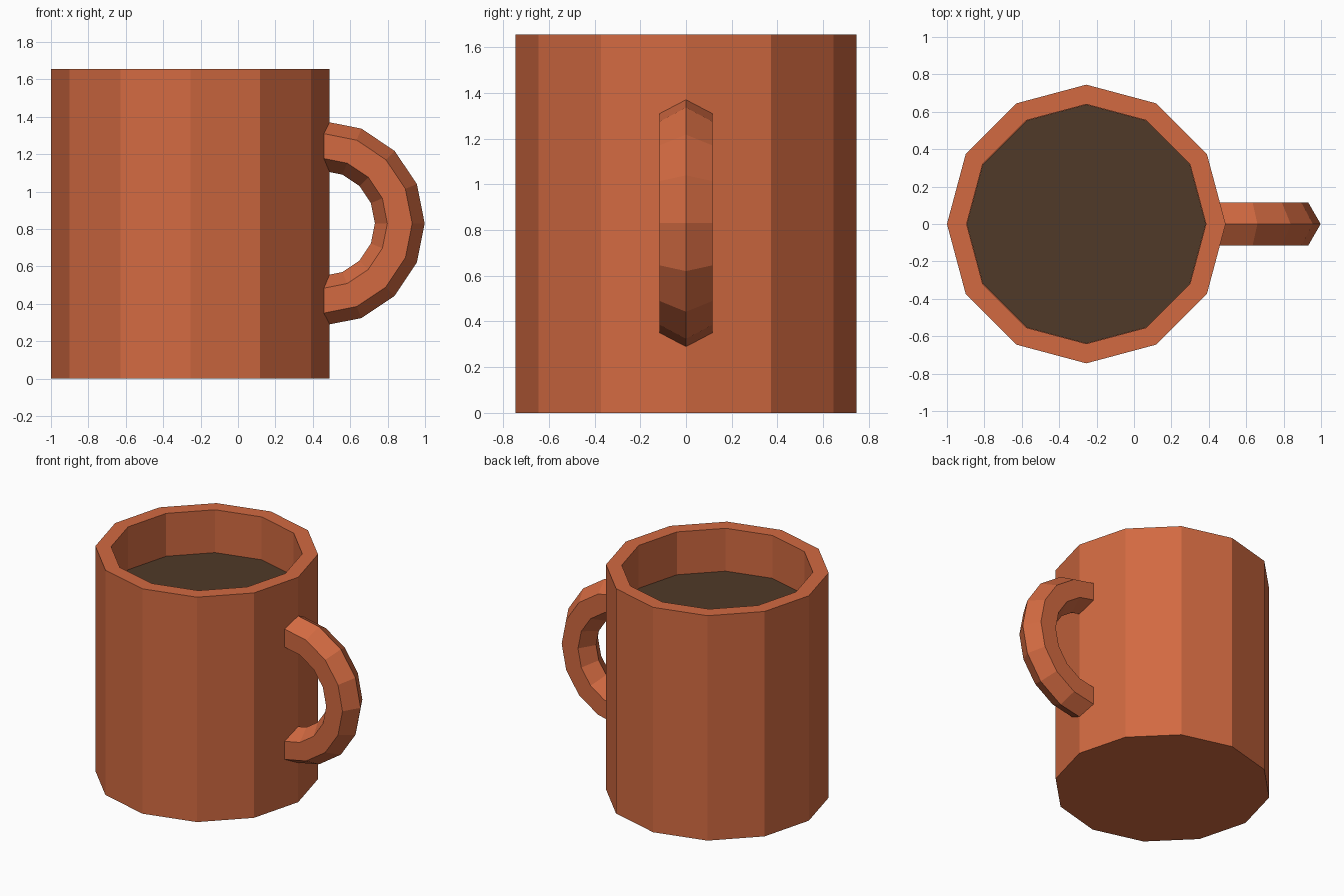
import bpy, bmesh
from math import sin, cos, pi

if "Cube" in bpy.data.objects:
    bpy.data.objects.remove(bpy.data.objects["Cube"])

SIDES = 12
CX, HEIGHT = -0.255, 1.655
OUTER, INNER = 0.745, 0.64
COFFEE_Z = 1.34


def material(name, color):
    m = bpy.data.materials.new(name)
    m.diffuse_color = (*color, 1)
    m.use_nodes = True
    m.node_tree.nodes["Principled BSDF"].inputs["Base Color"].default_value = m.diffuse_color
    return m


def finish(name, bm, mat):
    bmesh.ops.recalc_face_normals(bm, faces=bm.faces)
    mesh = bpy.data.meshes.new(name)
    bm.to_mesh(mesh)
    bm.free()
    mesh.materials.append(mat)
    obj = bpy.data.objects.new(name, mesh)
    bpy.context.collection.objects.link(obj)
    return obj


def ring(bm, radius, z):
    return [bm.verts.new((CX + radius * cos(2 * pi * i / SIDES),
                          radius * sin(2 * pi * i / SIDES), z))
            for i in range(SIDES)]


def bridge(bm, a, b):
    n = len(a)
    for i in range(n):
        j = (i + 1) % n
        bm.faces.new((a[i], a[j], b[j], b[i]))


clay = material("terracotta", (0.645, 0.144, 0.053))
brown = material("coffee brown", (0.08, 0.042, 0.021))

# Cup: outer wall, rim, inner wall and floor
bm = bmesh.new()
profile = [(OUTER, 0), (OUTER, HEIGHT), (INNER, HEIGHT), (INNER, 0.12)]
rings = [ring(bm, r, z) for r, z in profile]
for a, b in zip(rings, rings[1:]):
    bridge(bm, a, b)
bm.faces.new(rings[0])
bm.faces.new(rings[-1])
finish("cup", bm, clay)

# Coffee: filled up to just below the rim
bm = bmesh.new()
bottom, top = ring(bm, INNER - 0.001, 0.13), ring(bm, INNER - 0.001, COFFEE_Z)
bridge(bm, bottom, top)
bm.faces.new(bottom)
bm.faces.new(top)
finish("coffee", bm, brown)

# Handle: half of a 16-segment ring with a hexagonal section, ends in the wall
bm = bmesh.new()
HX, HZ, MAJOR, MINOR = 0.45, 0.83, 0.415, 0.133
sections = []
for k in range(9):
    a = -pi / 2 + k * pi / 8
    section = []
    for i in range(6):
        t = i * pi / 3
        r = MAJOR + MINOR * cos(t)
        section.append(bm.verts.new((HX + r * cos(a), MINOR * sin(t), HZ + r * sin(a))))
    sections.append(section)
for a, b in zip(sections, sections[1:]):
    bridge(bm, a, b)
bm.faces.new(sections[0])
bm.faces.new(sections[-1])
finish("handle", bm, clay)
